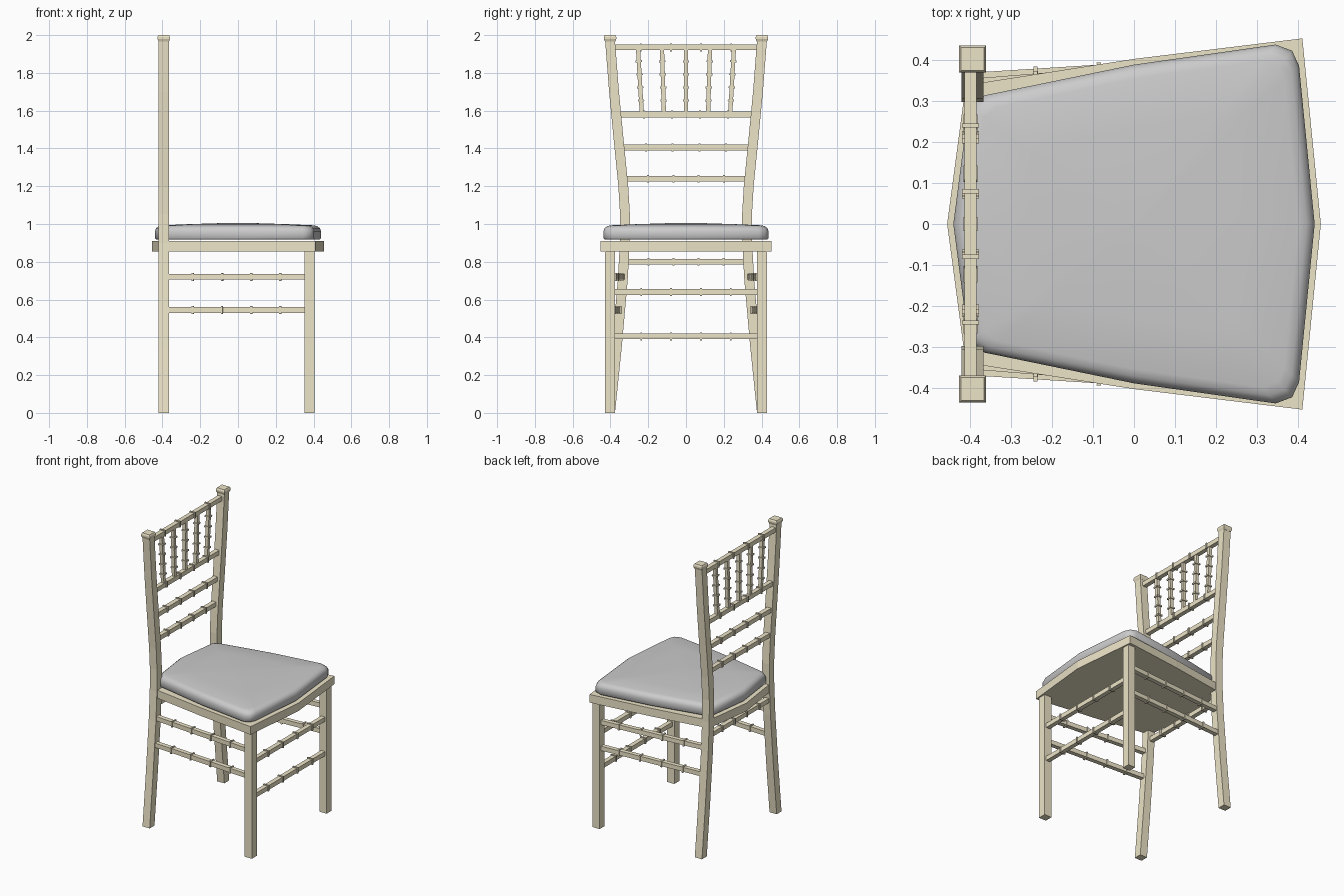
import bpy, bmesh
from mathutils import Vector

if "Cube" in bpy.data.objects:
    bpy.data.objects.remove(bpy.data.objects["Cube"])

wood = bpy.data.materials.new("cream_wood")
wood.diffuse_color = (0.85, 0.78, 0.58, 1)
wood.use_nodes = True
wood.node_tree.nodes["Principled BSDF"].inputs["Base Color"].default_value = wood.diffuse_color


def finish(name, bm, mat=wood):
    bmesh.ops.recalc_face_normals(bm, faces=bm.faces)
    me = bpy.data.meshes.new(name)
    bm.to_mesh(me)
    bm.free()
    ob = bpy.data.objects.new(name, me)
    bpy.context.collection.objects.link(ob)
    if mat:
        me.materials.append(mat)
    return ob


def loft(bm, rings):
    """Skin a list of point loops and cap both ends."""
    vs = [[bm.verts.new(p) for p in r] for r in rings]
    n = len(vs[0])
    for a, b in zip(vs, vs[1:]):
        for i in range(n):
            j = (i + 1) % n
            bm.faces.new((a[i], a[j], b[j], b[i]))
    bm.faces.new(vs[0][::-1])
    bm.faces.new(vs[-1])


def square(x, y, z, hx, hy):
    return [(x - hx, y - hy, z), (x + hx, y - hy, z),
            (x + hx, y + hy, z), (x - hx, y + hy, z)]


def rail(name, p0, p1, w=0.03, ring=0.041):
    """Square bar with four bamboo-style rings."""
    p0, p1 = Vector(p0), Vector(p1)
    d = (p1 - p0).normalized()
    ref = Vector((1, 0, 0)) if abs(d.z) > 0.8 else Vector((0, 0, 1))
    u = d.cross(ref).normalized()
    v = d.cross(u)

    def section(c, s):
        return [c + (u * a + v * b) * s / 2
                for a, b in ((-1, -1), (1, -1), (1, 1), (-1, 1))]
    bm = bmesh.new()
    loft(bm, [section(p0, w), section(p1, w)])
    for k in range(1, 5):
        c = p0.lerp(p1, k / 5)
        loft(bm, [section(c - d * 0.005, ring), section(c + d * 0.005, ring)])
    finish(name, bm)


# centre line of the rear posts (z, y), leaning in to the seat and out again
POST = [(0, 0.402), (0.35, 0.366), (0.7, 0.335), (0.9, 0.324), (1.05, 0.323),
        (1.2, 0.332), (1.45, 0.357), (1.7, 0.381), (1.97, 0.402)]
PX = -0.393


def post_y(z):
    for (z0, y0), (z1, y1) in zip(POST, POST[1:]):
        if z <= z1:
            return y0 + (y1 - y0) * (z - z0) / (z1 - z0)
    return POST[-1][1]


for s, side in ((-1, "right"), (1, "left")):
    # rear post and its cap
    bm = bmesh.new()
    loft(bm, [square(PX, s * y, z, 0.027, 0.026) for z, y in POST])
    finish("rear_post_" + side, bm)
    bm = bmesh.new()
    loft(bm, [square(PX, s * 0.402, z, h, h) for z, h in
              ((1.965, 0.027), (1.98, 0.033), (1.99, 0.033), (2.0, 0.028))])
    finish("post_cap_" + side, bm)
    # front leg
    bm = bmesh.new()
    loft(bm, [square(0.378, s * 0.402, z, 0.027, 0.027) for z in (0, 0.86)])
    finish("front_leg_" + side, bm)
    # side stretchers
    for label, z in (("upper", 0.72), ("lower", 0.545)):
        rail(f"side_stretcher_{label}_{side}", (PX, s * (post_y(z) + 0.005), z),
             (0.378, s * 0.402, z))

# front stretchers
for label, z in (("upper", 0.64), ("lower", 0.405)):
    rail("front_stretcher_" + label, (0.378, -0.395, z), (0.378, 0.395, z))

# back rails
for i, z in enumerate((0.80, 1.24, 1.405, 1.58, 1.935)):
    y = post_y(z)
    rail(f"back_rail_{i + 1}", (PX - 0.005, -y, z), (PX - 0.005, y, z))

# back spindles, fanned slightly
for i in range(-2, 3):
    rail(f"back_spindle_{i + 3}", (PX - 0.005, i * 0.117, 1.585),
         (PX - 0.005, i * 0.127 + 0.0, 1.93), 0.022, 0.034)


def mirrored(half):
    """Close a half outline (front to back, y >= 0) across the x axis."""
    return half + [(x, -y) for x, y in half[-2:0:-1]]


# seat frame
outline = mirrored([(0.455, 0), (0.41, 0.452), (0, 0.402), (-0.41, 0.338), (-0.455, 0)])
bm = bmesh.new()
loft(bm, [[(x, y, z) for x, y in outline] for z in (0.855, 0.91)])
finish("seat_frame", bm)

# cushion with rounded edge and gently domed top
outline = mirrored([(0.44, 0), (0.402, 0.385), (0.385, 0.422), (0.345, 0.437), (0, 0.388),
                    (-0.365, 0.313), (-0.403, 0.285), (-0.44, 0)])
bm = bmesh.new()
loft(bm, [[(x * k, y * k, z) for x, y in outline] for z, k in
          ((0.918, 0.985), (0.925, 1), (0.962, 1), (0.978, 0.985), (0.988, 0.955),
           (0.993, 0.91), (0.999, 0.6), (1.004, 0.25), (1.005, 0.05))])
cushion = finish("seat_cushion", bm, None)
bpy.context.view_layer.objects.active = cushion
cushion.select_set(True)
bpy.ops.object.shade_smooth_by_angle(angle=0.9)
